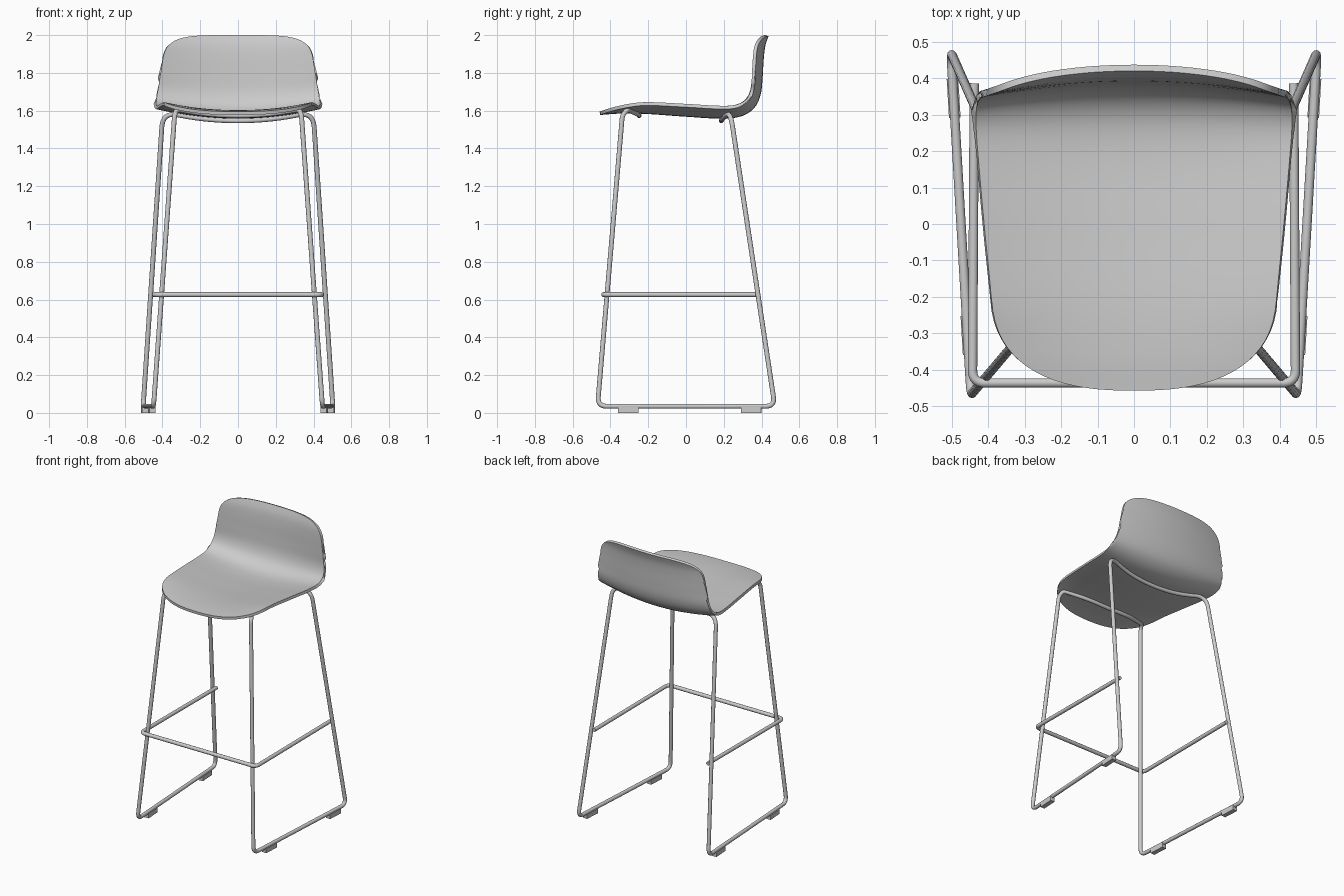
import bpy, bmesh, math
from mathutils import Vector

if "Cube" in bpy.data.objects:
    bpy.data.objects.remove(bpy.data.objects["Cube"])

R = 0.0128  # tube radius


def tube(name, pts, cyclic=False):
    """Round tube along a polyline of (x, y, z, trim); corners are rounded by trim."""
    P = [Vector(p[:3]) for p in pts]
    n, path = len(P), []
    for i, p in enumerate(P):
        if not cyclic and i in (0, n - 1):
            path.append(p)
            continue
        a, b = P[i - 1] - p, P[(i + 1) % n] - p
        d = min(pts[i][3], 0.48 * a.length, 0.48 * b.length)
        a, b = p + a.normalized() * d, p + b.normalized() * d
        for k in range(9):
            t = k / 8
            path.append(a * (1 - t) ** 2 + p * 2 * t * (1 - t) + b * t * t)
    cu = bpy.data.curves.new(name, 'CURVE')
    cu.dimensions = '3D'
    cu.bevel_depth, cu.bevel_resolution, cu.use_fill_caps = R, 4, True
    sp = cu.splines.new('POLY')
    sp.points.add(len(path) - 1)
    for q, p in zip(sp.points, path):
        q.co = (*p, 1)
    sp.use_cyclic_u = cyclic
    finish(bpy.data.objects.new(name, cu))


def finish(ob, angle=40):
    """Link, turn into a mesh and shade smooth."""
    bpy.context.collection.objects.link(ob)
    bpy.ops.object.select_all(action='DESELECT')
    ob.select_set(True)
    bpy.context.view_layer.objects.active = ob
    bpy.ops.object.convert(target='MESH')
    bpy.ops.object.shade_smooth_by_angle(angle=math.radians(angle))


def mirrored(half):
    """Add the -x copy of a half path in reverse order."""
    return [(-x, y, z, r) for x, y, z, r in reversed(half) if x > 0] + half


# Sled frame: one closed wire forming legs, runners and both seat supports
front = [(0, -.247, 1.572, .1), (.17, -.252, 1.580, .09), (.325, -.31, 1.606, .05),
         (.336, -.337, 1.575, .03), (.447, -.4685, .035, .05)]
rear = [(0, .185, 1.543, .1), (.2, .192, 1.556, .09), (.398, .235, 1.592, .08),
        (.502, .4705, .035, .05)]
tube("sled_frame", mirrored(front) + list(reversed(mirrored(rear))), True)

# Footrest: U-shaped rail around the front legs
tube("footrest", mirrored([(.443, -.436, .626, .035), (.438, .386, .626, 0)]))

# Glides under the runners
for side, sx in (("right", 1), ("left", -1)):
    for place, y in (("front", -.305), ("rear", .345)):
        me = bpy.data.meshes.new(f"{place}_{side}_glide")
        bm = bmesh.new()
        bmesh.ops.create_cube(bm, size=1)
        bmesh.ops.scale(bm, vec=(.032, .108, .032), verts=bm.verts)
        bm.to_mesh(me)
        bm.free()
        ob = bpy.data.objects.new(me.name, me)
        ob.location = (sx * (.4745 + .0586 * y), y, .016)
        ob.rotation_euler.z = -sx * .0586
        bpy.context.collection.objects.link(ob)

# Seat shell: centre line (y, z), side line (y, z) and half width, front to top
PROFILE = [
    (-.457, 1.595, -.457, 1.615, .380), (-.36, 1.602, -.36, 1.632, .383),
    (-.22, 1.601, -.22, 1.645, .390), (0, 1.586, 0, 1.636, .411),
    (.19, 1.576, .18, 1.626, .427), (.29, 1.588, .265, 1.631, .433),
    (.35, 1.628, .318, 1.658, .432), (.378, 1.69, .343, 1.71, .424),
    (.388, 1.78, .349, 1.79, .411), (.394, 1.88, .354, 1.885, .397),
    (.403, 1.95, .36, 1.95, .388), (.420, 2.0, .374, 2.0, .382)]
knots = [0]
for a, b in zip(PROFILE, PROFILE[1:]):
    knots.append(knots[-1] + math.dist(a[:2], b[:2]))
LENGTH = knots[-1]


def profile_at(s):
    """Smooth interpolation (cubic Hermite) of the profile rows at length s."""
    m = len(knots)
    i = max(k for k in range(m - 1) if knots[k] <= s + 1e-9)
    h = knots[i + 1] - knots[i]
    t = (s - knots[i]) / h

    def slope(k, c):
        lo, hi = max(k - 1, 0), min(k + 1, m - 1)
        return (PROFILE[hi][c] - PROFILE[lo][c]) / (knots[hi] - knots[lo])
    return [(2 * t**3 - 3 * t**2 + 1) * PROFILE[i][c] + (t**3 - 2 * t**2 + t) * h * slope(i, c)
            + (3 * t**2 - 2 * t**3) * PROFILE[i + 1][c] + (t**3 - t**2) * h * slope(i + 1, c)
            for c in range(5)]


def inset(u, size, p):
    """How far a rounded end is pulled in at relative width u."""
    return size * (1 - max(0, 1 - abs(u) ** p) ** (1 / p))


NU, NS = 36, 56
bm = bmesh.new()
grid = []
for i in range(NS + 1):
    row = []
    for j in range(NU + 1):
        u = math.sin((j / NU - .5) * math.pi)
        s0, s1 = inset(u, .26, 2.5), LENGTH - inset(u, .2, 4.5)
        yc, zc, ye, ze, w = profile_at(s0 + (s1 - s0) * i / NS)
        k = abs(u) ** 2
        row.append(bm.verts.new((u * w, yc + (ye - yc) * k, zc + (ze - zc) * k)))
    grid.append(row)
for i in range(NS):
    for j in range(NU):
        bm.faces.new((grid[i][j], grid[i][j + 1], grid[i + 1][j + 1], grid[i + 1][j]))
me = bpy.data.meshes.new("seat_shell")
bm.to_mesh(me)
bm.free()
seat = bpy.data.objects.new("seat_shell", me)
solid = seat.modifiers.new("thickness", 'SOLIDIFY')
solid.thickness, solid.offset = .018, -1
finish(seat)
